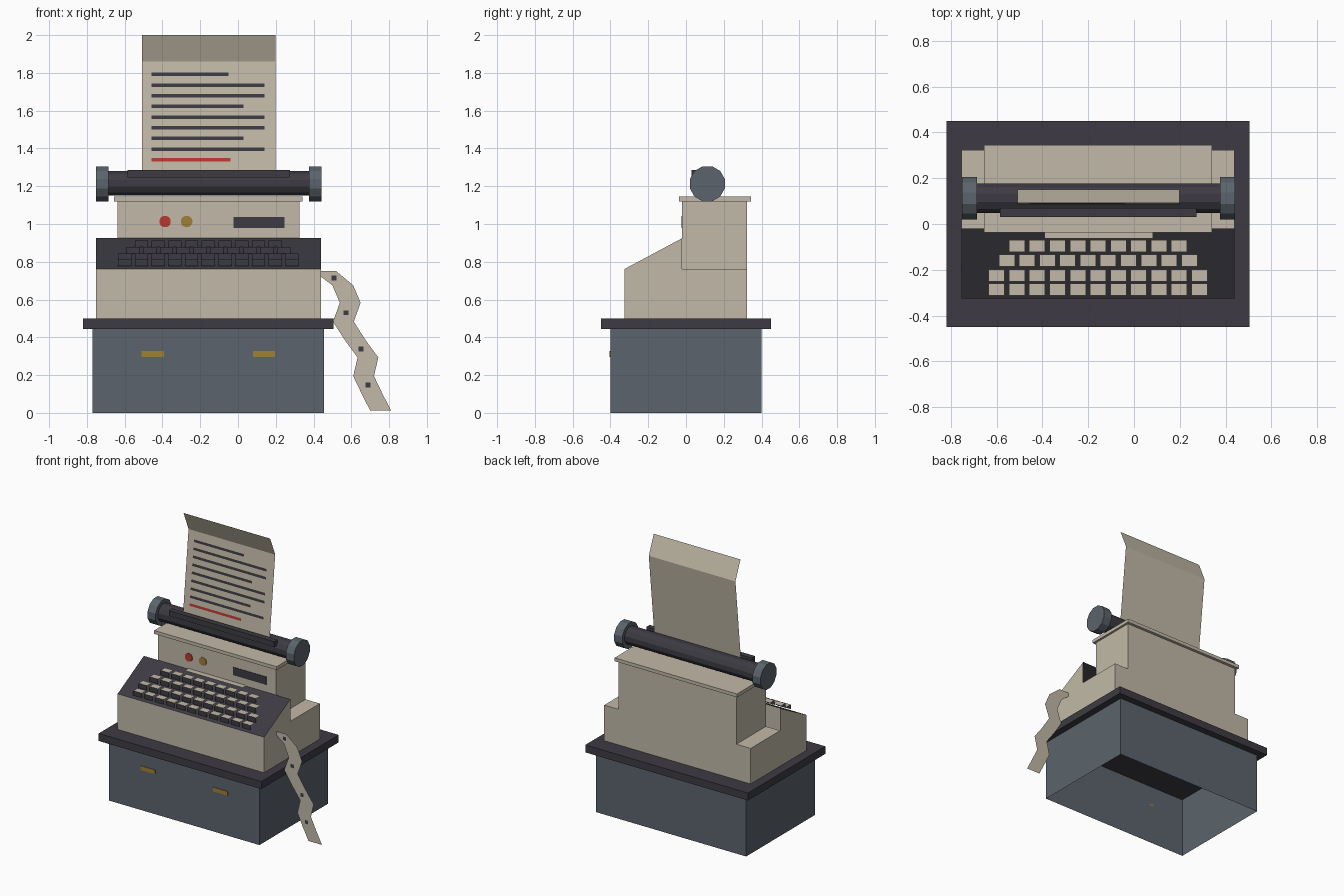
import bpy, bmesh, math
from mathutils import Vector

old = bpy.data.objects.get("Cube")
if old:
    bpy.data.objects.remove(old, do_unlink=True)


def material(name, rgb):
    linear = [(c / 255 / 12.92) if c < 11 else ((c / 255 + 0.055) / 1.055) ** 2.4 for c in rgb]
    m = bpy.data.materials.new(name)
    m.use_nodes = True
    m.diffuse_color = (*linear, 1)
    m.node_tree.nodes["Principled BSDF"].inputs["Base Color"].default_value = (*linear, 1)
    return m


cream = material("cream", (194, 186, 168))
dark = material("charcoal", (61, 59, 66))
slate = material("slate_grey", (91, 100, 108))
red = material("red", (186, 56, 48))
amber = material("amber", (160, 126, 56))


def finish(name, bm, *mats):
    mesh = bpy.data.meshes.new(name)
    bm.to_mesh(mesh)
    bm.free()
    for m in mats:
        mesh.materials.append(m)
    ob = bpy.data.objects.new(name, mesh)
    bpy.context.collection.objects.link(ob)
    return ob


def face(bm, points, index=0):
    f = bm.faces.new([bm.verts.new(p) for p in points])
    f.material_index = index
    return f


def box(name, mat, xs, ys, zs, open_ends=False):
    bm = bmesh.new()
    bmesh.ops.create_cube(bm, size=1)
    for v in bm.verts:
        v.co = [r[0] if c < 0 else r[1] for c, r in zip(v.co, (xs, ys, zs))]
    if open_ends:
        bmesh.ops.delete(bm, geom=[f for f in bm.faces if abs(f.normal.z) > 0.9], context='FACES_ONLY')
    return finish(name, bm, mat)


def cylinder(name, mat, centre, radius, depth, axis, sides=12):
    bm = bmesh.new()
    bmesh.ops.create_cone(bm, cap_ends=True, segments=sides, radius1=radius, radius2=radius, depth=depth)
    turn = Vector((0, 0, 1)).rotation_difference(Vector(axis)).to_matrix()
    for v in bm.verts:
        a = math.atan2(v.co.y, v.co.x) + math.pi / sides
        p = Vector((radius * math.cos(a), radius * math.sin(a), v.co.z))
        v.co = turn @ p + Vector(centre)
    return finish(name, bm, mat)


# Cabinet, open underneath, with its top and drawer pulls
box("cabinet", slate, (-0.77, 0.455), (-0.4, 0.4), (0, 0.447), open_ends=True)
box("cabinet_top", dark, (-0.82, 0.505), (-0.45, 0.45), (0.445, 0.5))
for side, x in (("right", -0.51), ("left", 0.08)):
    box(side + "_drawer_pull", amber, (x, x + 0.117), (-0.404, -0.4), (0.296, 0.327))

# Machine base: side profile swept across, dark sloping deck, no wall behind the deck
profile = [(-0.325, 0.5), (-0.325, 0.762), (-0.02, 0.925), (-0.02, 0.762), (0.323, 0.762), (0.323, 0.5)]
bm = bmesh.new()
ends = [[bm.verts.new((x, y, z)) for y, z in profile] for x in (-0.753, 0.44)]
bm.faces.new(ends[0][::-1])
bm.faces.new(ends[1])
for i in range(len(profile)):
    j = (i + 1) % len(profile)
    if i != 2:
        f = bm.faces.new((ends[0][i], ends[0][j], ends[1][j], ends[1][i]))
        f.material_index = int(i == 1)
bmesh.ops.recalc_face_normals(bm, faces=bm.faces)
finish("machine_base", bm, cream, dark)

# Housing with lid, buttons and slot
box("housing", cream, (-0.637, 0.325), (-0.02, 0.323), (0.762, 1.12))
box("housing_lid", cream, (-0.656, 0.341), (-0.038, 0.344), (1.12, 1.145))
cylinder("red_button", red, (-0.386, -0.021, 1.013), 0.031, 0.006, (0, 1, 0))
cylinder("amber_button", amber, (-0.272, -0.021, 1.013), 0.031, 0.006, (0, 1, 0))
box("housing_slot", dark, (-0.024, 0.246), (-0.024, -0.018), (0.98, 1.038))

# Keys: a cream top and a dark front each
bm = bmesh.new()
for count, y in ((9, -0.096), (10, -0.16), (11, -0.225), (11, -0.286)):
    top = 0.762 + (y + 0.325) * 0.535 + 0.028
    y0, y1 = y - 0.026, y + 0.026
    for k in range(count):
        x = -0.157 + (k - (count - 1) / 2) * 0.0886
        x0, x1 = x - 0.035, x + 0.035
        face(bm, [(x0, y0, top), (x1, y0, top), (x1, y1, top), (x0, y1, top)])
        face(bm, [(x0, y0, top - 0.034), (x1, y0, top - 0.034), (x1, y0, top), (x0, y0, top)], 1)
finish("keys", bm, cream, dark)
bm = bmesh.new()
face(bm, [(-0.39, -0.063, 0.93), (0.083, -0.063, 0.93), (0.083, -0.02, 0.93), (-0.39, -0.02, 0.93)])
finish("long_key", bm, cream)

# Roller, its knobs and the paper bar
cylinder("roller", dark, (-0.155, 0.113, 1.215), 0.067, 1.1, (1, 0, 0))
for side, x in (("right", -0.718), ("left", 0.408)):
    cylinder(side + "_knob", slate, (x, 0.113, 1.213), 0.096, 0.066, (1, 0, 0))
box("paper_bar", dark, (-0.585, 0.274), (0.03, 0.07), (1.245, 1.285))


# Paper sheet with its top folded forward
def paper_y(z):
    return 0.085 + (z - 1.25) * 0.065 / 0.61


bm = bmesh.new()
rows = [[bm.verts.new((x, y, z)) for x in (-0.508, 0.198)]
        for y, z in ((paper_y(1.23), 1.23), (0.15, 1.86), (0.092, 2.0))]
for a, b in zip(rows, rows[1:]):
    bm.faces.new((a[0], a[1], b[1], b[0]))
finish("paper", bm, cream)

# Written lines on the paper
bm = bmesh.new()
for i, right in enumerate((-0.05, 0.14, 0.14, 0.03, 0.14, 0.14, 0.03, 0.14, -0.04)):
    z = 1.792 - i * 0.0565
    lo, hi = z - 0.009, z + 0.009
    ylo, yhi = paper_y(lo) - 0.004, paper_y(hi) - 0.004
    face(bm, [(-0.457, ylo, lo), (right, ylo, lo), (right, yhi, hi), (-0.457, yhi, hi)], int(i == 8))
finish("written_lines", bm, dark, red)

# Punched tape hanging from the side
TAPE_Y = -0.18
path = [(0.555, 0.675), (0.594, 0.583), (0.558, 0.483), (0.622, 0.383),
        (0.688, 0.293), (0.665, 0.195), (0.708, 0.105), (0.755, 0.012)]
bm = bmesh.new()
edges = [[bm.verts.new((x + s, TAPE_Y, z)) for s in (-0.055, 0.055)] for x, z in path]
head = [bm.verts.new((x, TAPE_Y, z)) for x, z in ((0.52, 0.75), (0.44, 0.75), (0.44, 0.72))]
bm.faces.new((edges[0][0], edges[0][1], *head))
for a, b in zip(edges, edges[1:]):
    bm.faces.new((b[0], b[1], a[1], a[0]))
finish("tape", bm, cream)

# Punch marks
bm = bmesh.new()
for x, z in ((0.508, 0.715), (0.571, 0.53), (0.651, 0.338), (0.688, 0.148)):
    face(bm, [(x + a * 0.013, TAPE_Y - 0.004, z + b * 0.013)
              for a, b in ((-1, -1), (1, -1), (1, 1), (-1, 1))])
finish("tape_marks", bm, dark)
